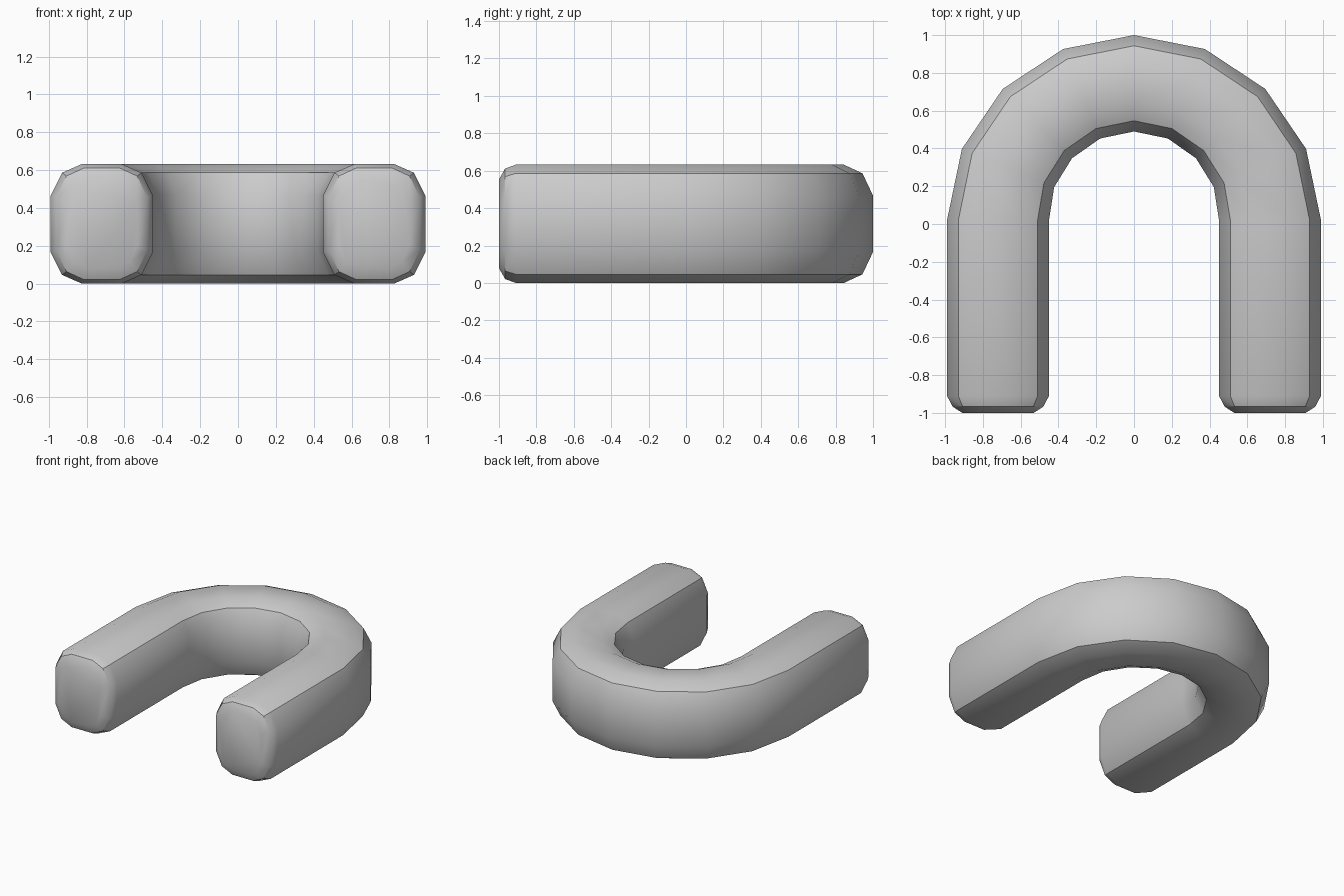
import bpy
import bmesh
from math import sin, cos, pi, radians

cube = bpy.data.objects.get("Cube")
if cube:
    bpy.data.objects.remove(cube, do_unlink=True)

HALF_W, HALF_H = 0.27, 0.316   # half size of the bar section
LEG_X, BEND_Y = 0.72, 0.02     # leg centre line and start of the bend
BEND_STEPS = 8

# Rounded section: one corner mirrored into the other three
corner = [(HALF_W, 0.15), (0.21, 0.27), (0.105, HALF_H)]
section = (corner + [(-u, v) for u, v in reversed(corner)]
           + [(-u, -v) for u, v in corner]
           + [(u, -v) for u, v in reversed(corner)])

# Rounded leg end: y, width scale, height scale, from the tip inwards
tip = [(-1.0, 0.70, 0.75), (-0.967, 0.89, 0.935), (-0.91, 1.0, 1.0)]

bm = bmesh.new()


def leg_ring(side, y, sw, sh):
    return [bm.verts.new((side * (LEG_X + u * sw), y, HALF_H + v * sh))
            for u, v in section]


def bend_ring(angle):
    s = sin(angle)
    ring = []
    for u, v in section:
        r = LEG_X + 0.005 * s + u * (1 - 0.055 * s)
        ring.append(bm.verts.new((r * cos(angle), BEND_Y + r * s, HALF_H + v)))
    return ring


# Rings run from one tip, around the bend, to the other tip
rings = [leg_ring(1, *t) for t in tip]
rings += [bend_ring(pi * i / BEND_STEPS) for i in range(BEND_STEPS + 1)]
rings += [leg_ring(-1, *t) for t in reversed(tip)]

# Skin between the rings, then the end caps
n = len(section)
for a, b in zip(rings, rings[1:]):
    for i in range(n):
        j = (i + 1) % n
        bm.faces.new((a[i], a[j], b[j], b[i]))
bm.faces.new(rings[0])
bm.faces.new(rings[-1])
bmesh.ops.recalc_face_normals(bm, faces=bm.faces)

mesh = bpy.data.meshes.new("curved_bar")
bm.to_mesh(mesh)
bm.free()
bar = bpy.data.objects.new("curved_bar", mesh)
bpy.context.collection.objects.link(bar)

# Plain grey material
grey = bpy.data.materials.new("light_grey")
grey.use_nodes = True
colour = (0.6, 0.6, 0.6, 1.0)
grey.diffuse_color = colour
grey.node_tree.nodes["Principled BSDF"].inputs["Base Color"].default_value = colour
mesh.materials.append(grey)

# Smooth shading with crisp corner lines
bpy.ops.object.select_all(action="DESELECT")
bar.select_set(True)
bpy.context.view_layer.objects.active = bar
bpy.ops.object.shade_smooth_by_angle(angle=radians(32))
